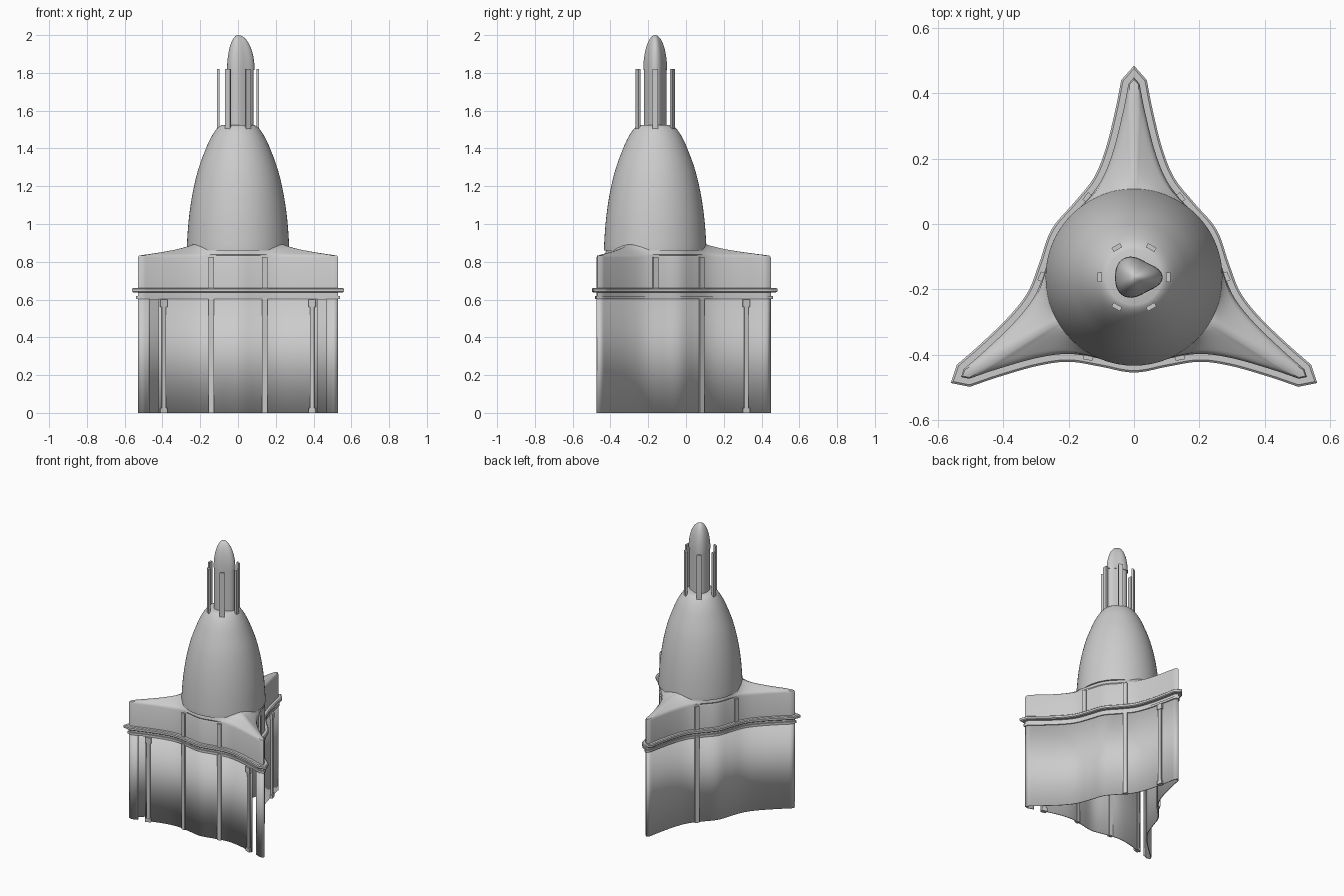
import bpy, bmesh, math
from mathutils import Vector, Matrix

cube = bpy.data.objects.get("Cube")
if cube:
    bpy.data.objects.remove(cube)

AXIS = Vector((0, -0.163, 0))
THIRD = 2 * math.pi / 3

grey = bpy.data.materials.new("light grey")
grey.use_nodes = True
grey.diffuse_color = (0.6, 0.6, 0.6, 1)
grey.node_tree.nodes["Principled BSDF"].inputs["Base Color"].default_value = (0.6, 0.6, 0.6, 1)


def finish(name, bm, angle=35):
    bmesh.ops.recalc_face_normals(bm, faces=bm.faces[:])
    mesh = bpy.data.meshes.new(name)
    bm.to_mesh(mesh)
    bm.free()
    mesh.materials.append(grey)
    obj = bpy.data.objects.new(name, mesh)
    obj.location = AXIS
    bpy.context.collection.objects.link(obj)
    bpy.ops.object.select_all(action='DESELECT')
    obj.select_set(True)
    bpy.context.view_layer.objects.active = obj
    bpy.ops.object.shade_smooth_by_angle(angle=math.radians(angle))
    return obj


def loft(name, rings, bottom=True, top=True, skip=None, angle=35):
    """Skin a stack of closed rings, with optional end caps."""
    bm = bmesh.new()
    rows = [[bm.verts.new(p) for p in ring] for ring in rings]
    n = len(rows[0])
    for low, high in zip(rows, rows[1:]):
        for i in range(n):
            j = (i + 1) % n
            if skip and skip((low[i].co + low[j].co) / 2):
                continue
            bm.faces.new((low[i], low[j], high[j], high[i]))
    if bottom:
        bm.faces.new(rows[0])
    if top:
        bm.faces.new(rows[-1])
    return finish(name, bm, angle)


def spline(points, steps=6):
    """Smooth path through the inner points (end points only guide it)."""
    path = []
    for a, b, c, d in zip(points, points[1:], points[2:], points[3:]):
        for s in range(steps):
            t = s / steps
            path.append(0.5 * (2 * b + (c - a) * t + (2 * a - 5 * b + 4 * c - d) * t ** 2
                               + (3 * b - a - 3 * c + d) * t ** 3))
    return path + [points[-2]]


def spin(p, k):
    return Matrix.Rotation(k * THIRD, 3, 'Z') @ p


# Three-pointed plan outline: half a side, mirrored, repeated three times
half = [Vector((x, y, 0)) for x, y in
        [(-0.1, -0.25), (0, -0.268), (0.1, -0.25), (0.2, -0.235), (0.3, -0.248),
         (0.42, -0.282), (0.505, -0.311), (0.59, -0.34)]]
right = spline(half)
tip = Vector((0.53, -0.306, 0))
side = [Vector((-p.x, p.y, 0)) for p in reversed(right[1:])] + right + [tip]
OUTLINE = [spin(p, k) for k in range(3) for p in side]


def plan(z, grow=0.0):
    out = []
    for i, p in enumerate(OUTLINE):
        e1 = (p - OUTLINE[i - 1]).normalized()
        e2 = (OUTLINE[(i + 1) % len(OUTLINE)] - p).normalized()
        t = (e1 + e2).normalized()
        miter = 1 / max(0.5, e1.dot(t))
        out.append(p + Vector((t.y, -t.x, 0)) * grow * miter + Vector((0, 0, z)))
    return out


# Hollow lower skirt, with narrow slots near the front corners
def slot(p):
    return p.y < -0.2 and 0.42 < abs(p.x) < 0.47 and p.y < -0.28 and p.y < -0.5774 * abs(p.x) - 0.005


skirt = loft("lower_skirt", [plan(0), plan(0.61)], False, False, slot)
wall = skirt.modifiers.new("thickness", 'SOLIDIFY')
wall.thickness = 0.006
wall.offset = -1

# Upper body with the sloping shoulders that rise into the dome
rings = [plan(0.6), plan(0.822), plan(0.832, -0.004)]
for s in range(1, 9):
    t = s / 8
    ring = []
    for p in OUTLINE:
        r = p.length
        q = p.normalized() * (r + (min(r, 0.255) - r) * t)
        ring.append(q + Vector((0, 0, 0.832 + 0.045 * t + 0.02 * t ** 4)))
    rings.append(ring)
loft("upper_body", rings)

# Two bands around the waist
loft("wide_band", [plan(0.638, 0.018), plan(0.643, 0.024), plan(0.657, 0.024), plan(0.662, 0.018)])
loft("narrow_band", [plan(0.602, 0.007), plan(0.618, 0.007)])


# Rounded central dome
def circle(r, z, n=64):
    return [Vector((r * math.cos(2 * math.pi * i / n), r * math.sin(2 * math.pi * i / n), z))
            for i in range(n)]


profile = [Vector(p + (0,)) for p in
           [(0.27, 0.8), (0.271, 0.86), (0.27, 0.9), (0.263, 1.0), (0.251, 1.1), (0.233, 1.2),
            (0.207, 1.3), (0.17, 1.4), (0.142, 1.46), (0.112, 1.505), (0.085, 1.524), (0.05, 1.526)]]
loft("dome", [circle(p.x, p.y) for p in spline(profile, 4)], angle=50)


# Spire: lobed core and a pointed cap
def lobed(scale, z, n=48):
    ring = []
    for i in range(n):
        a = 2 * math.pi * i / n
        r = scale * (0.062 + 0.022 * max(0, math.cos(a)) ** 8 + 0.004 * math.cos(3 * a))
        ring.append(Vector((r * math.cos(a), r * math.sin(a), z)))
    return ring


loft("spire_core", [lobed(0.94, 1.51), lobed(0.94, 1.82)])
cap = [(math.cos(a), math.sin(a)) for a in [math.pi / 2 * s / 12 for s in range(12)]]
loft("spire_cap", [lobed(c, 1.815 + 0.185 * s) for c, s in cap + [(0.01, 1)]])


# Upright bars: boxes standing at a point, turned about the vertical
def bars(name, boxes):
    bm = bmesh.new()
    for pos, turn, width, depth, z0, z1 in boxes:
        m = (Matrix.Translation(pos + Vector((0, 0, (z0 + z1) / 2)))
             @ Matrix.Rotation(turn, 4, 'Z') @ Matrix.Diagonal((width, depth, z1 - z0, 1)))
        bmesh.ops.create_cube(bm, size=1, matrix=m)
    finish(name, bm)


ring_bars = []
for k in range(6):
    a = k * math.pi / 3
    ring_bars.append((Vector((math.cos(a), math.sin(a), 0)) * 0.105, a, 0.014, 0.03, 1.5, 1.82))
bars("spire_rods", ring_bars)

# Vertical wall ribs, present on each side k at the signs listed
ribs = []
for k, signs in enumerate([(-1, 1), (1,), (-1,)]):
    for s in (-1, 1):
        pos, turn = spin(Vector((0.14 * s, -0.243, 0)), k), k * THIRD + 0.12 * s
        if s in signs:
            ribs.append((pos, turn, 0.028, 0.022, 0.0, 0.61))
        ribs.append((pos, turn, 0.028, 0.022, 0.655, 0.826))
bars("wall_ribs", ribs)

# Hinge posts with wider ends, near the corners
posts = []
for k, s in [(0, -1), (0, 1), (1, 1)]:
    pos, turn = spin(Vector((0.395 * s, -0.276, 0)), k), k * THIRD - 0.27 * s
    posts.append((pos, turn, 0.022, 0.02, 0.0, 0.6))
    posts.append((pos, turn, 0.038, 0.028, 0.0, 0.025))
    posts.append((pos, turn, 0.038, 0.028, 0.56, 0.6))
bars("hinge_posts", posts)
